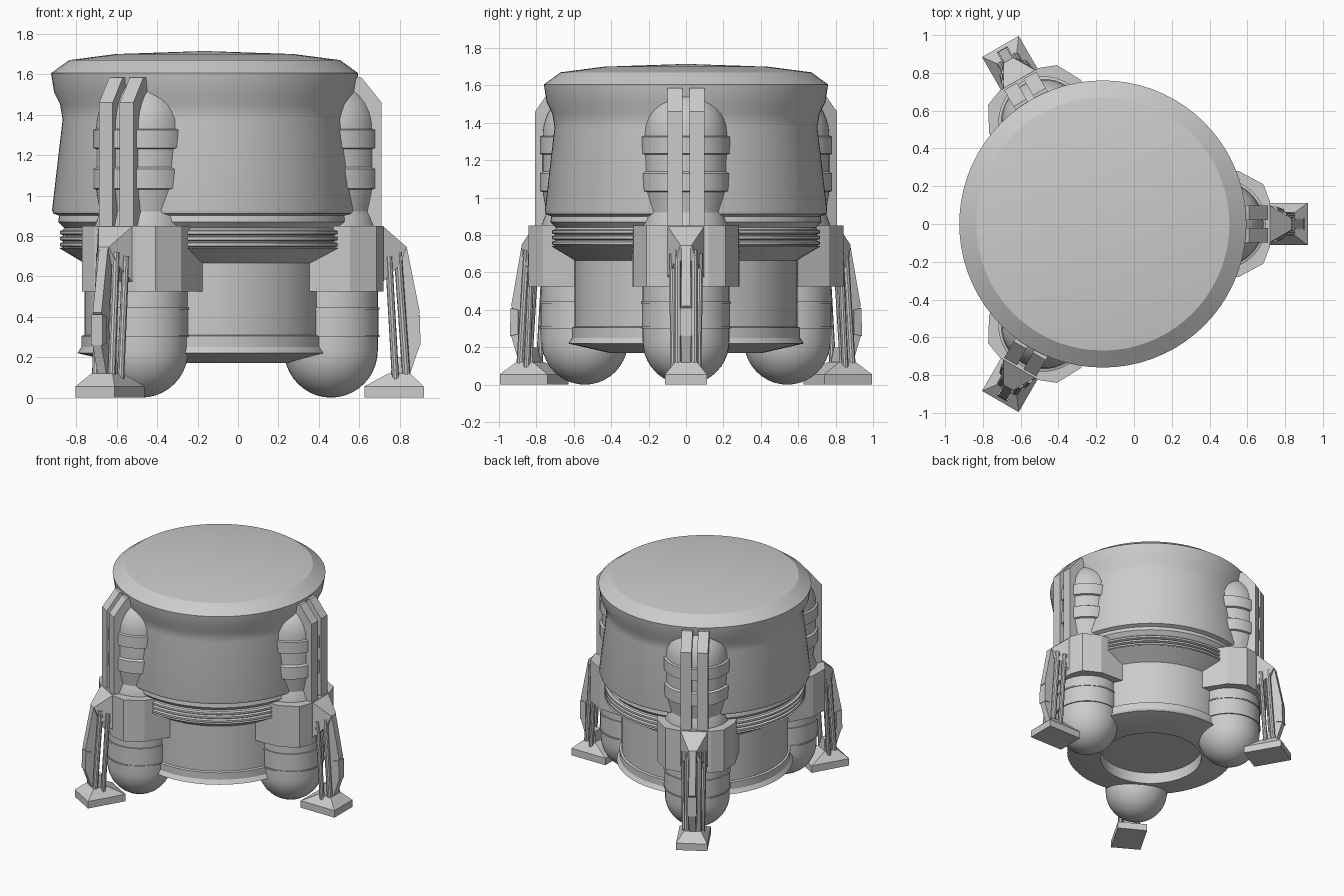
import bpy, bmesh
from math import sin, cos, pi, radians
from mathutils import Vector

if "Cube" in bpy.data.objects:
    bpy.data.objects.remove(bpy.data.objects["Cube"])

CX = -0.165            # hull axis; the three legs are spaced around it
ANGLES = (0, 120, 240)


def place(name, bm, angles=(0,), smooth=True):
    """Turn a bmesh into one object per angle around the hull axis."""
    bmesh.ops.recalc_face_normals(bm, faces=bm.faces)
    me = bpy.data.meshes.new(name)
    bm.to_mesh(me)
    bm.free()
    if smooth:
        me.shade_smooth()
        me.set_sharp_from_angle(angle=radians(25))
    for i, a in enumerate(angles):
        ob = bpy.data.objects.new(name if len(angles) == 1 else f"{name}_{i + 1}", me)
        ob.location.x = CX
        ob.rotation_euler.z = radians(a)
        bpy.context.collection.objects.link(ob)


def lathe(name, profile, n, u=0.0, angles=(0,)):
    """Revolve (radius, z) points; the ends close on the axis."""
    bm = bmesh.new()
    rings = []
    for r, z in profile:
        if r == 0:
            rings.append([bm.verts.new((u, 0, z))] * n)
        else:
            rings.append([bm.verts.new((u + r * cos(2 * pi * k / n), r * sin(2 * pi * k / n), z))
                          for k in range(n)])
    for a, b in zip(rings, rings[1:]):
        for k in range(n):
            j = (k + 1) % n
            bm.faces.new(list(dict.fromkeys((a[k], a[j], b[j], b[k]))))
    place(name, bm, angles)


def add_loft(bm, a, b):
    """Solid between two matching outlines."""
    va, vb = [bm.verts.new(p) for p in a], [bm.verts.new(p) for p in b]
    bm.faces.new(va)
    bm.faces.new(vb[::-1])
    for k in range(len(a)):
        j = (k + 1) % len(a)
        bm.faces.new((va[k], va[j], vb[j], vb[k]))


def add_slab(bm, outline, v0, v1):
    """Side outline in (u, z) given thickness from v0 to v1."""
    add_loft(bm, [(u, v0, z) for u, z in outline], [(u, v1, z) for u, z in outline])


def add_rod(bm, p, q, r, n=10):
    p, q = Vector(p), Vector(q)
    d = (q - p).normalized()
    x = d.cross(Vector((0, 1, 0))).normalized()
    y = d.cross(x)
    ring = [(x * cos(2 * pi * k / n) + y * sin(2 * pi * k / n)) * r for k in range(n)]
    add_loft(bm, [p + o for o in ring], [q + o for o in ring])


def rect(u0, u1, v, z):
    return [(u0, -v, z), (u1, -v, z), (u1, v, z), (u0, v, z)]


# Main hull: lid, flared drum, ribbed waist, lower drum, skirt and bottom recess
ribs = []
for z in (0.83, 0.80, 0.77):
    ribs += [(0.70, z), (0.717, z - 0.006), (0.717, z - 0.02), (0.70, z - 0.026)]
lathe("hull", [(0, 1.715), (0.44, 1.70), (0.67, 1.67), (0.76, 1.605), (0.745, 1.51),
               (0.715, 1.45), (0.703, 1.375), (0.755, 0.93), (0.75, 0.912), (0.72, 0.90),
               (0.725, 0.87), (0.695, 0.84)] + ribs +
      [(0.72, 0.74), (0.595, 0.665), (0.595, 0.31), (0.61, 0.305), (0.61, 0.25), (0.63, 0.22),
       (0.41, 0.17), (0.38, 0.17), (0.38, 0.26), (0, 0.26)], 72)

# Side tanks: round bottom, seam bands, upper bands and tall dome
bottom = [(0.232 * sin(t * pi / 20), 0.235 - 0.235 * cos(t * pi / 20)) for t in range(11)]
dome = [(0.225 * cos(t * pi / 18), 1.33 + 0.25 * sin(t * pi / 18)) for t in range(9)]
lathe("tank", bottom +
      [(0.232, 0.30), (0.241, 0.30), (0.241, 0.31), (0.236, 0.31), (0.236, 0.435), (0.241, 0.435),
       (0.241, 0.445), (0.232, 0.445), (0.232, 0.85), (0.205, 0.92), (0.225, 1.03),
       (0.24, 1.035), (0.24, 1.13), (0.225, 1.14), (0.225, 1.23), (0.24, 1.235), (0.24, 1.325)] +
      dome + [(0, 1.58)], 40, u=0.625, angles=ANGLES)

# Faceted collars clamping the tanks to the hull
half = [(0.50, 0.29), (0.72, 0.28), (0.85, 0.21), (0.885, 0.12)]
plan = half + [(u, -v) for u, v in reversed(half)]
bm = bmesh.new()
add_loft(bm, [(u, v, 0.525) for u, v in plan], [(u, v, 0.85) for u, v in plan])
place("collar", bm, ANGLES, False)

# Twin upright fins
bm = bmesh.new()
for s in (-1, 1):
    add_slab(bm, [(0.66, 0.84), (0.875, 0.84), (0.875, 1.46), (0.775, 1.585), (0.66, 1.585)],
             s * 0.02, s * 0.098)
place("fin", bm, ANGLES, False)

# Leg brackets, tapering outward to the knee
bm = bmesh.new()
add_loft(bm, [(0.86, -0.11, 0.55), (0.86, 0.11, 0.55), (0.88, 0.10, 0.85), (0.88, -0.10, 0.85)],
         [(0.97, -0.06, 0.66), (0.97, 0.06, 0.66), (1.0, 0.03, 0.745), (1.0, -0.03, 0.745)])
place("leg_bracket", bm, ANGLES, False)

# Leg struts: two pairs of rods with a tie at the ankle
bm = bmesh.new()
for s in (-1, 1):
    add_rod(bm, (0.91, s * 0.075, 0.70), (0.945, s * 0.065, 0.08), 0.018)
    add_rod(bm, (0.955, s * 0.045, 0.72), (1.0, s * 0.045, 0.08), 0.02)
add_loft(bm, rect(0.92, 1.0, 0.05, 0.10), rect(0.93, 0.99, 0.03, 0.20))
place("leg_struts", bm, ANGLES)

# Outer leg fairing with a kneecap block
bm = bmesh.new()
add_slab(bm, [(0.955, 0.72), (1.0, 0.745), (1.065, 0.42), (1.03, 0.38), (1.03, 0.28),
              (1.065, 0.26), (1.01, 0.10), (0.975, 0.10), (0.995, 0.30)], -0.025, 0.025)
add_slab(bm, [(1.02, 0.40), (1.065, 0.41), (1.068, 0.26), (1.02, 0.27)], -0.032, 0.032)
place("leg_fairing", bm, ANGLES, False)

# Foot pads
bm = bmesh.new()
add_loft(bm, rect(0.79, 1.085, 0.112, 0), rect(0.79, 1.085, 0.112, 0.055))
add_loft(bm, rect(0.79, 1.085, 0.112, 0.055), rect(0.91, 1.015, 0.06, 0.12))
bmesh.ops.remove_doubles(bm, verts=bm.verts, dist=0.0005)
place("foot_pad", bm, ANGLES, False)
